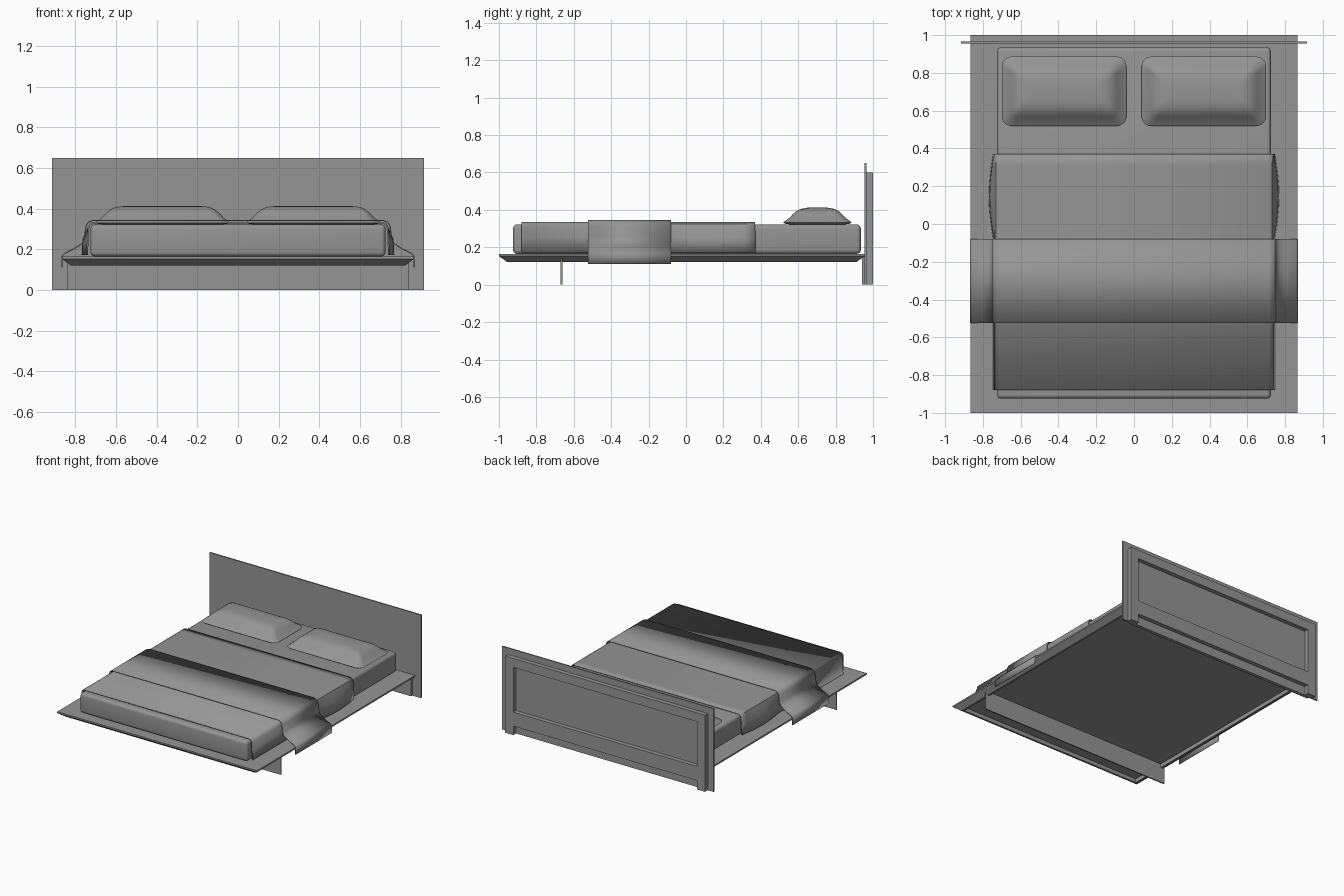
import bpy, bmesh, math

cube = bpy.data.objects.get("Cube")
if cube:
    bpy.data.objects.remove(cube, do_unlink=True)

grey = bpy.data.materials.new("plain grey")
grey.use_nodes = True
COLOUR = (0.3, 0.3, 0.3, 1)
grey.diffuse_color = COLOUR
grey.node_tree.nodes["Principled BSDF"].inputs["Base Color"].default_value = COLOUR


def finish(name, bm, smooth=False):
    bmesh.ops.recalc_face_normals(bm, faces=bm.faces)
    mesh = bpy.data.meshes.new(name)
    bm.to_mesh(mesh)
    bm.free()
    mesh.materials.append(grey)
    obj = bpy.data.objects.new(name, mesh)
    bpy.context.collection.objects.link(obj)
    if smooth:
        bpy.ops.object.select_all(action='DESELECT')
        obj.select_set(True)
        bpy.context.view_layer.objects.active = obj
        bpy.ops.object.shade_smooth_by_angle(angle=math.radians(40))
    return obj


def box(name, x, y, z, bevel=0):
    bm = bmesh.new()
    bmesh.ops.create_cube(bm, size=1)
    for v in bm.verts:
        for i, (lo, hi) in enumerate((x, y, z)):
            v.co[i] = lo if v.co[i] < 0 else hi
    if bevel:
        bmesh.ops.bevel(bm, geom=bm.edges[:], offset=bevel, segments=4,
                        profile=0.5, affect='EDGES')
    return finish(name, bm, bevel > 0)


def rounded_ring(cx, cy, hx, hy, r, z, steps=6):
    """Points of a rounded rectangle at height z."""
    pts = []
    for q, (sx, sy) in enumerate(((1, 1), (-1, 1), (-1, -1), (1, -1))):
        for k in range(steps + 1):
            a = math.pi / 2 * (q + k / steps)
            pts.append((cx + sx * (hx - r) + r * math.cos(a),
                        cy + sy * (hy - r) + r * math.sin(a), z))
    return pts


def loft(name, rings, smooth=False, closed=False):
    """Skin between rings; caps the ends, or joins them when closed."""
    bm = bmesh.new()
    loops = [[bm.verts.new(p) for p in ring] for ring in rings]
    n = len(loops[0])
    pairs = list(zip(loops, loops[1:] + loops[:1])) if closed else list(zip(loops, loops[1:]))
    for a, b in pairs:
        for i in range(n):
            j = (i + 1) % n
            bm.faces.new((a[i], a[j], b[j], b[i]))
    if not closed:
        bm.faces.new(loops[0])
        bm.faces.new(loops[-1])
    return finish(name, bm, smooth)


def drape(name, half, stations, thick):
    """Cloth over the bed: mirrored x-z half profile swept along y stations (y, bulge)."""
    profile = [(-x, z) for x, z in half] + [(x, z) for x, z in reversed(half)]
    bm = bmesh.new()
    rows = []
    for y, bulge in stations:
        rows.append([bm.verts.new((x + math.copysign(bulge if z < 0.3 else 0, x), y, z))
                     for x, z in profile])
    for a, b in zip(rows, rows[1:]):
        for i in range(len(profile) - 1):
            bm.faces.new((a[i], a[i + 1], b[i + 1], b[i]))
    obj = finish(name, bm, True)
    solid = obj.modifiers.new("thickness", 'SOLIDIFY')
    solid.thickness = thick
    solid.offset = 0
    return obj


# Platform: thin rim, sloping underside, shallow recess below
def rect(inset, z):
    hx, y0, y1 = 0.865 - inset, -1 + inset, 0.955 - inset
    return [(-hx, y0, z), (hx, y0, z), (hx, y1, z), (-hx, y1, z)]


loft("platform", [rect(0, 0.165), rect(0, 0.153), rect(0.045, 0.12),
                  rect(0.06, 0.12), rect(0.06, 0.15)])

# Cross panels that carry the platform
box("front_support", (-0.84, 0.84), (-0.67, -0.66), (0, 0.152))
box("rear_support", (-0.84, 0.84), (0.94, 0.955), (0, 0.152))

# Headboard with a framed back
box("headboard_panel", (-0.915, 0.915), (0.955, 0.966), (0, 0.65))
for name, s in (("stile_a", -1), ("stile_b", 1)):
    box("headboard_" + name, sorted((s * 0.865, s * 0.795)), (0.966, 1), (0, 0.6))
box("headboard_top_rail", (-0.795, 0.795), (0.966, 1), (0.53, 0.6))
box("headboard_lower_rail", (-0.795, 0.795), (0.966, 1), (0.07, 0.18))

# Mattress
box("mattress", (-0.725, 0.725), (-0.925, 0.935), (0.165, 0.322), 0.022)

# Blanket, bulging slightly at the sides near its upper end
stations = [(-0.88, 0), (-0.08, 0)]
stations += [(-0.08 + 0.45 * t / 8, 0.022 * math.sin(math.pi * t / 8)) for t in range(1, 9)]
drape("blanket", [(0.742, 0.172), (0.738, 0.25), (0.735, 0.305), (0.728, 0.322),
                  (0.712, 0.33)], stations, 0.008)

# Throw across the bed, hanging over the platform edges
drape("throw", [(0.865, 0.11), (0.865, 0.165), (0.855, 0.178), (0.80, 0.207),
                (0.765, 0.23), (0.753, 0.255), (0.748, 0.31), (0.738, 0.332),
                (0.715, 0.342)], [(-0.525, 0), (-0.08, 0)], 0.006)

# Pillows: stacked rounded outlines (inset, height)
layers = [(0.04, 0.322), (0.01, 0.326), (0, 0.333), (0.012, 0.342), (0.03, 0.355),
          (0.05, 0.376), (0.068, 0.392), (0.09, 0.404), (0.12, 0.411), (0.16, 0.413)]
for name, s in (("pillow_a", -1), ("pillow_b", 1)):
    loft(name, [rounded_ring(s * 0.37, 0.703, 0.33 - i, 0.183 - i,
                             max(0.05 - i * 0.25, 0.015), z) for i, z in layers], True)
